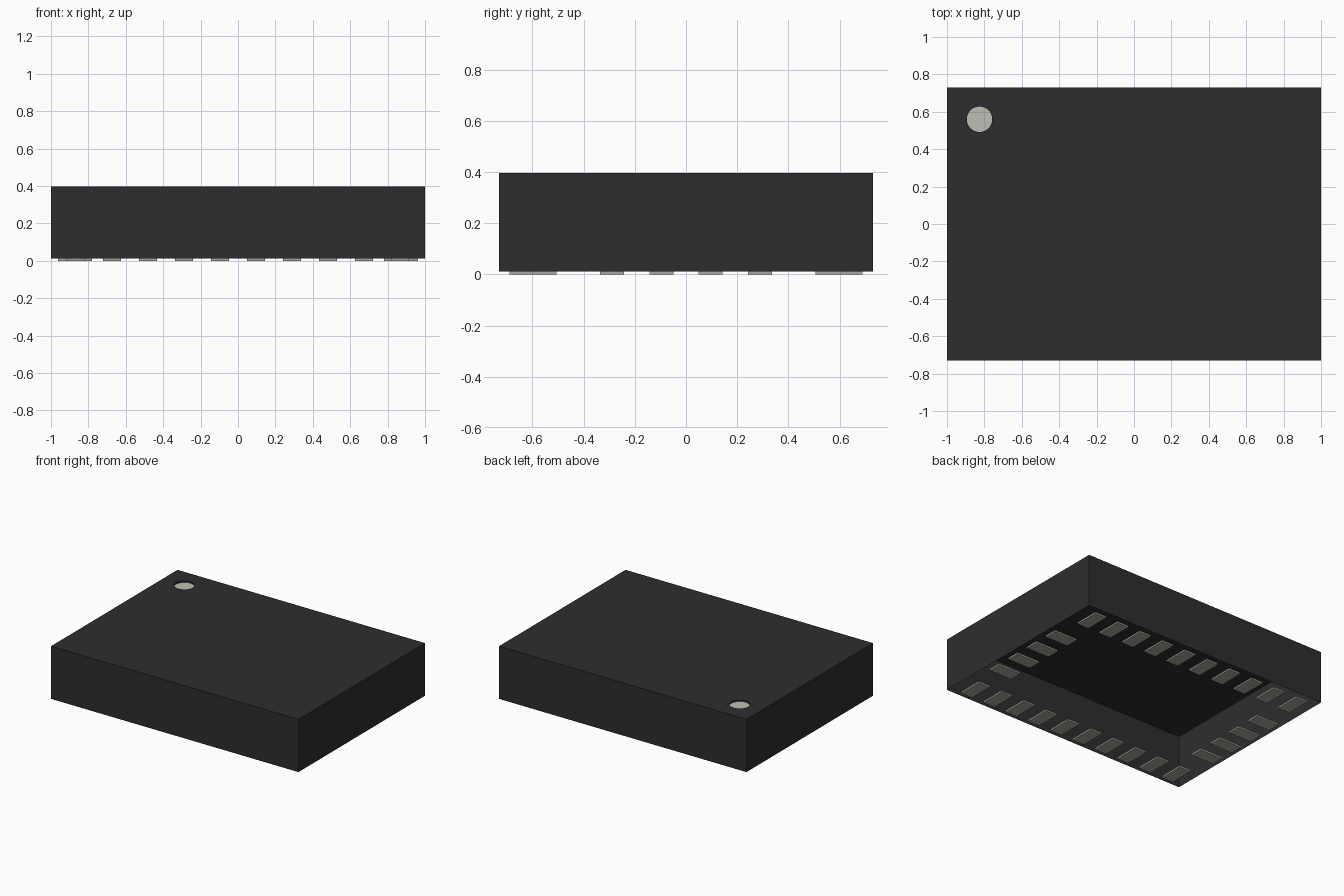
import bpy, bmesh
from mathutils import Matrix, Vector

HALF_Y, BASE_Z, TOP_Z = 0.73, 0.012, 0.397
MARK_X, MARK_Y, MARK_R, MARK_DEPTH = -0.826, 0.56, 0.068, 0.012
SIDES = 48

cube = bpy.data.objects.get("Cube")
if cube:
    bpy.data.objects.remove(cube, do_unlink=True)


def material(name, rgb):
    mat = bpy.data.materials.new(name)
    mat.use_nodes = True
    mat.diffuse_color = (*rgb, 1)
    mat.node_tree.nodes["Principled BSDF"].inputs["Base Color"].default_value = (*rgb, 1)
    return mat


def add_object(name, bm, mat):
    mesh = bpy.data.meshes.new(name)
    bm.to_mesh(mesh)
    bm.free()
    mesh.materials.append(mat)
    obj = bpy.data.objects.new(name, mesh)
    bpy.context.collection.objects.link(obj)
    return obj


def extrude_down(bm, edges, depth):
    new = bmesh.ops.extrude_edge_only(bm, edges=edges)["geom"]
    verts = [v for v in new if isinstance(v, bmesh.types.BMVert)]
    bmesh.ops.translate(bm, verts=verts, vec=(0, 0, -depth))


black = material("black plastic", (0.027, 0.027, 0.027))
ink = material("pale marker", (0.52, 0.52, 0.46))
metal = material("pad metal", (0.40, 0.39, 0.35))

# Case: open-bottomed shell with a shallow round well in its top
bm = bmesh.new()
corners = [bm.verts.new((x, y, TOP_Z)) for x, y in
           ((-1, -HALF_Y), (1, -HALF_Y), (1, HALF_Y), (-1, HALF_Y))]
rim = [bm.edges.new((corners[i - 1], corners[i])) for i in range(4)]
well_at = Matrix.Translation((MARK_X, MARK_Y, TOP_Z))
circle = bmesh.ops.create_circle(bm, segments=SIDES, radius=MARK_R, matrix=well_at)["verts"]
well = list({e for v in circle for e in v.link_edges})
bmesh.ops.triangle_fill(bm, edges=rim + well, use_beauty=True, normal=Vector((0, 0, 1)))
extrude_down(bm, rim, TOP_Z - BASE_Z)
extrude_down(bm, well, MARK_DEPTH)
bmesh.ops.recalc_face_normals(bm, faces=bm.faces)
top = max(bm.faces, key=lambda f: f.calc_center_median().z)
if top.normal.z < 0:
    bmesh.ops.reverse_faces(bm, faces=bm.faces)
add_object("case", bm, black)

# Marker: disc on the floor of the well
bm = bmesh.new()
bmesh.ops.create_circle(bm, cap_ends=True, segments=SIDES, radius=MARK_R,
                        matrix=Matrix.Translation((MARK_X, MARK_Y, TOP_Z - MARK_DEPTH)))
add_object("corner_marker", bm, ink)


# Contact pads: a row along each edge of the underside
def pad_row(name, centres, size):
    bm = bmesh.new()
    for x, y in centres:
        at = Matrix.Translation((x, y, BASE_Z / 2)) @ Matrix.Diagonal((*size, BASE_Z, 1))
        bmesh.ops.create_cube(bm, size=1, matrix=at)
    add_object(name, bm, metal)


PITCH, WIDTH, LENGTH = 0.1925, 0.094, 0.183
for side, name in ((-1, "front_pads"), (1, "back_pads")):
    pad_row(name, [((i - 4.5) * PITCH, side * 0.598) for i in range(10)], (WIDTH, LENGTH))
for side, name in ((-1, "right_pads"), (1, "left_pads")):
    pad_row(name, [(side * 0.871, (i - 1.5) * PITCH) for i in range(4)], (LENGTH, WIDTH))
